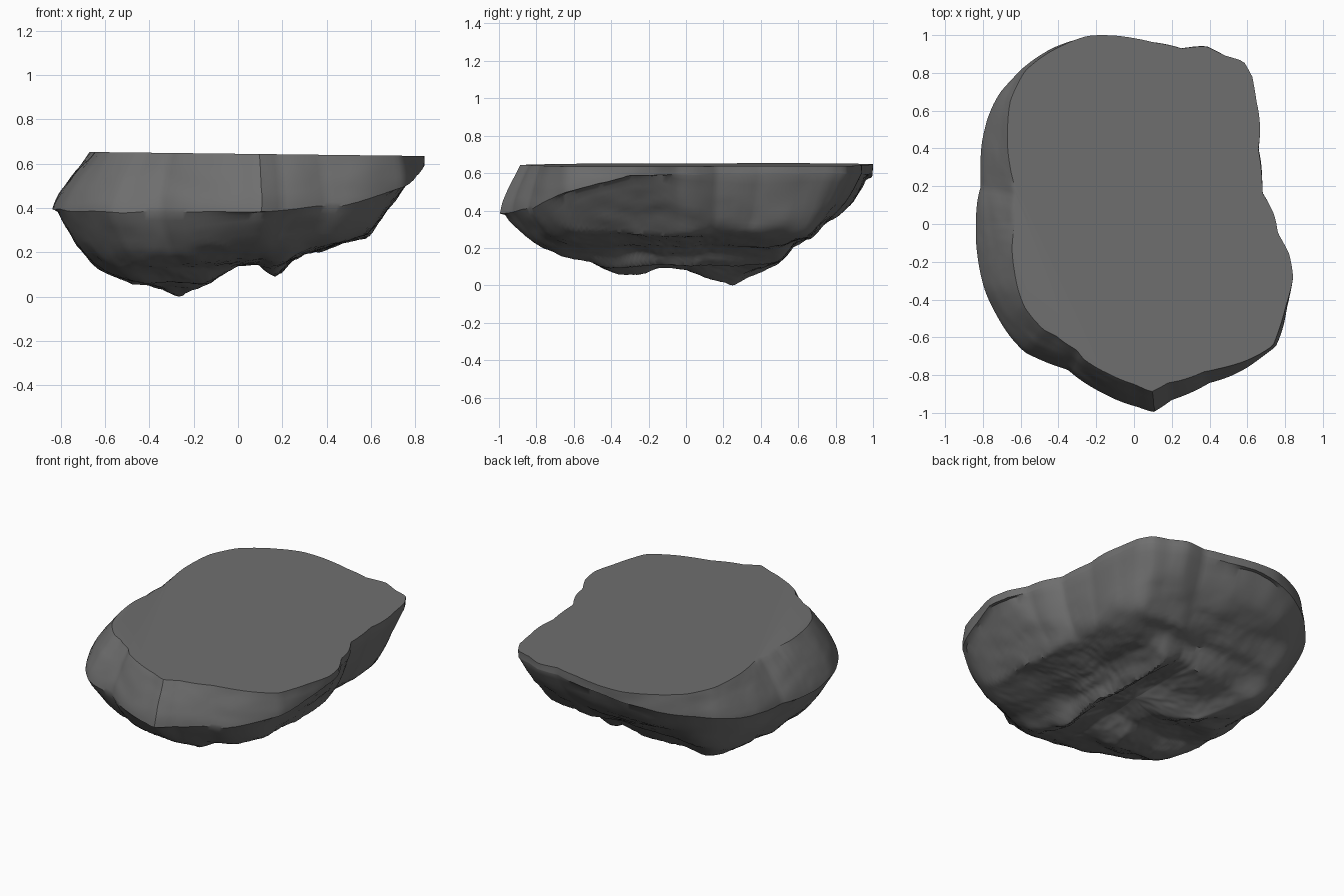
import bpy, bmesh, math
from mathutils import Vector, noise

if "Cube" in bpy.data.objects:
    bpy.data.objects.remove(bpy.data.objects["Cube"])

# Widest outline seen from above (x, y), anticlockwise from the right
OUTLINE = [(.74, .05), (.68, .17), (.66, .4), (.65, .65), (.63, .78), (.58, .86), (.48, .89),
           (.38, .94), (.25, .93), (.1, .965), (-.08, 1), (-.25, .99), (-.42, .93), (-.6, .82),
           (-.7, .71), (-.78, .55), (-.81, .38), (-.81, .2), (-.84, -.05), (-.8, -.3),
           (-.7, -.53), (-.58, -.68), (-.35, -.77), (-.15, -.9), (.02, -.97), (.1, -1),
           (.2, -.93), (.4, -.84), (.6, -.76), (.75, -.65), (.81, -.45), (.84, -.28),
           (.82, -.15), (.76, -.05)]
# Underside silhouettes: z along x (front view) and z along y (side view)
BELOW_X = [(-.85, .4), (-.8, .3), (-.75, .22), (-.65, .13), (-.55, .08), (-.48, .04), (-.35, .03),
           (-.25, 0), (-.18, .04), (-.1, .09), (0, .14), (.1, .15), (.18, .09), (.24, .16),
           (.3, .2), (.4, .22), (.58, .27), (.65, .35), (.7, .41), (.8, .53), (.84, .63)]
BELOW_Y = [(-1, .38), (-.95, .3), (-.85, .24), (-.68, .15), (-.5, .12), (-.35, .05), (-.25, .06),
           (-.15, .1), (0, .09), (.1, .05), (.25, 0), (.35, .06), (.5, .12), (.58, .22),
           (.66, .25), (.75, .34), (.9, .41), (.95, .47), (1, .62)]
# By angle in degrees: height of the widest rim, and inset of the flat top
RIM_Z = [(-180, .4), (-140, .38), (-90, .38), (-60, .41), (-40, .5), (-20, .59), (90, .6),
         (110, .57), (125, .52), (145, .45), (180, .4)]
TOP_IN = [(-180, .75), (-143, .83), (-125, .82), (-110, .88), (-90, .875), (-60, .94), (-42, .985),
          (-20, 1), (110, 1), (125, .98), (135, .93), (145, .86), (160, .78), (180, .75)]
N, RINGS, WALL = 240, 44, 14


def lerp(table, v):
    v = min(max(v, table[0][0]), table[-1][0])
    for (a, p), (b, q) in zip(table, table[1:]):
        if v <= b:
            return p + (q - p) * (v - a) / (b - a)


polar = sorted((math.degrees(math.atan2(y, x)), math.hypot(x, y)) for x, y in OUTLINE)
polar = [(polar[-1][0] - 360, polar[-1][1])] + polar + [(polar[0][0] + 360, polar[0][1])]


def top_z(x):
    return .645 - .012 * x


def underside(x, y, t, rim):
    parts = (lerp(BELOW_X, x), lerp(BELOW_Y, y), rim * t ** 4.5)
    return min(sum(p ** 6 for p in parts) ** (1 / 6), rim)


def roughen(p, amount):
    # Broad lumps, thin strata and fine chips
    q = Vector((p.x * 2.5, p.y * 2.5, p.z * 6))
    d = noise.noise_vector(p * 4) * .02 + noise.noise_vector(q * 2.2) * .009
    d.z += .02 * (abs(noise.noise(q * 1.6)) - .25) + .005 * noise.noise(p * 28)
    return p + d * amount


bm = bmesh.new()
rings = []
angles = [-180 + 360 * i / N for i in range(N)]

# Rough underside
for j in range(1, RINGS + 1):
    t, ring = j / RINGS, []
    for a in angles:
        r, c, s = lerp(polar, a) * t, math.cos(math.radians(a)), math.sin(math.radians(a))
        z = underside(r * c, r * s, t, lerp(RIM_Z, a))
        fade = 1 - .6 * t ** 6
        ring.append(bm.verts.new(roughen(Vector((r * c, r * s, z)), fade)))
    rings.append(ring)

# Side wall leaning in to the flat top
for j in range(1, WALL + 1):
    u, ring = j / WALL, []
    for a in angles:
        c, s = math.cos(math.radians(a)), math.sin(math.radians(a))
        k = lerp(TOP_IN, a)
        bulge = 1 + (k - 1) * u ** 1.35
        r, rim = lerp(polar, a) * bulge, lerp(RIM_Z, a)
        p = roughen(Vector((r * c, r * s, rim + (top_z(r * c) - rim) * u)), .4)
        if j == WALL:
            p.z = top_z(p.x)
        else:
            p.z = min(p.z, top_z(p.x) - .002)
        ring.append(bm.verts.new(p))
    rings.append(ring)

for lo, hi in zip(rings, rings[1:]):
    for i in range(N):
        k = (i + 1) % N
        bm.faces.new((lo[i], lo[k], hi[k], hi[i]))

# Close the underside centre, then the flat cut top
centre = bm.verts.new(roughen(Vector((0, 0, underside(0, 0, 0, .5))), 1))
for i in range(N):
    bm.faces.new((centre, rings[0][(i + 1) % N], rings[0][i]))
bm.faces.new(rings[-1])

# Rest the lowest point on the ground while keeping the top level
low = min(v.co.z for v in bm.verts)
for v in bm.verts:
    v.co.z -= low * max(0, 1 - v.co.z / .64)
bmesh.ops.recalc_face_normals(bm, faces=bm.faces)

mesh = bpy.data.meshes.new("flat_topped_rock")
bm.to_mesh(mesh)
bm.free()
rock = bpy.data.objects.new("flat_topped_rock", mesh)
bpy.context.collection.objects.link(rock)

# Dark stone colour
stone = bpy.data.materials.new("stone")
stone.diffuse_color = (.16, .16, .16, 1)
stone.use_nodes = True
stone.node_tree.nodes["Principled BSDF"].inputs["Base Color"].default_value = stone.diffuse_color
mesh.materials.append(stone)

bpy.context.view_layer.objects.active = rock
rock.select_set(True)
bpy.ops.object.shade_smooth_by_angle(angle=math.radians(35))
